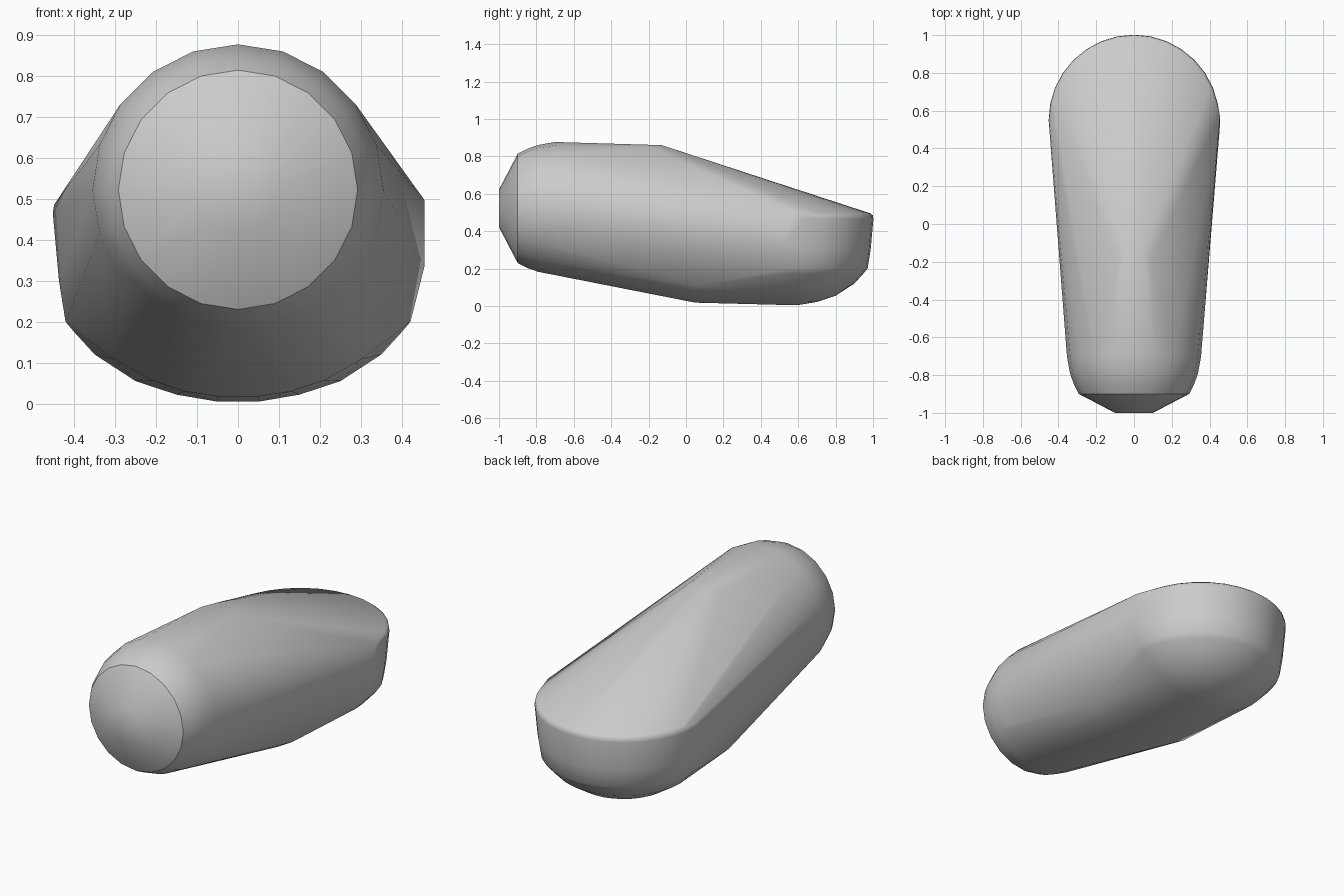
import bpy, bmesh, math

cube = bpy.data.objects.get("Cube")
if cube:
    bpy.data.objects.remove(cube, do_unlink=True)

grey = bpy.data.materials.new("plain grey")
grey.use_nodes = True
colour = (0.6, 0.6, 0.6, 1)
grey.diffuse_color = colour
grey.node_tree.nodes["Principled BSDF"].inputs["Base Color"].default_value = colour

NOSE_Z = 0.522    # height of the nose axis
TAIL_Y = 0.55     # centre of the round tail
RIM_Y = -0.9      # crease around the nose cap
points = []


def nose_ring(y, radius, sides=20):
    for i in range(sides):
        a = math.tau * i / sides
        points.append((radius * math.sin(a), y, NOSE_Z + radius * math.cos(a)))


def tail_arc(z, radius, steps=16):
    for i in range(steps + 1):
        a = math.pi * i / steps
        points.append((radius * math.cos(a), TAIL_Y + radius * math.sin(a), z))


def mirrored(x, y, z):
    points.extend([(x, y, z), (-x, y, z)])


# Nose cap and rounded shoulder
for y, r in ((-1, 0.1), (RIM_Y, 0.292), (-0.85, 0.318), (-0.79, 0.339), (-0.7, 0.355)):
    nose_ring(y, r)

# Tail: soft top rim, upright wall and domed underside
for z, r in ((0.495, 0.437), (0.485, 0.449), (0.465, 0.452), (0.3, 0.437), (0.2, 0.421),
             (0.175, 0.4), (0.12, 0.35), (0.055, 0.25), (0.022, 0.15), (0.005, 0.05)):
    tail_arc(z, r)

# Front end of the sloping top
mirrored(0.05, -0.13, 0.86)
mirrored(0.09, -0.19, 0.852)

# Front edge of the belly
for x, z in ((0.05, 0.018), (0.13, 0.03), (0.21, 0.057), (0.3, 0.108)):
    mirrored(x, 0.05, z)

# Squarer left flank
points += [(0.455, 0.57, 0.497), (0.455, 0.52, 0.335)]

# Stretch one skin over all sections
bm = bmesh.new()
for p in points:
    bm.verts.new(p)
hull = bmesh.ops.convex_hull(bm, input=bm.verts[:])
inside = {v for v in hull["geom_interior"] + hull["geom_unused"]
          if isinstance(v, bmesh.types.BMVert)}
bmesh.ops.delete(bm, geom=list(inside), context="VERTS")
bmesh.ops.dissolve_limit(bm, angle_limit=0.01, verts=bm.verts[:], edges=bm.edges[:])
bmesh.ops.recalc_face_normals(bm, faces=bm.faces[:])

# Smooth skin with one crisp crease around the nose
for f in bm.faces:
    f.smooth = True
for e in bm.edges:
    if all(abs(v.co.y - RIM_Y) < 0.001 for v in e.verts):
        e.smooth = False

mesh = bpy.data.meshes.new("tapered_body")
bm.to_mesh(mesh)
bm.free()
mesh.materials.append(grey)
body = bpy.data.objects.new("tapered_body", mesh)
bpy.context.collection.objects.link(body)
